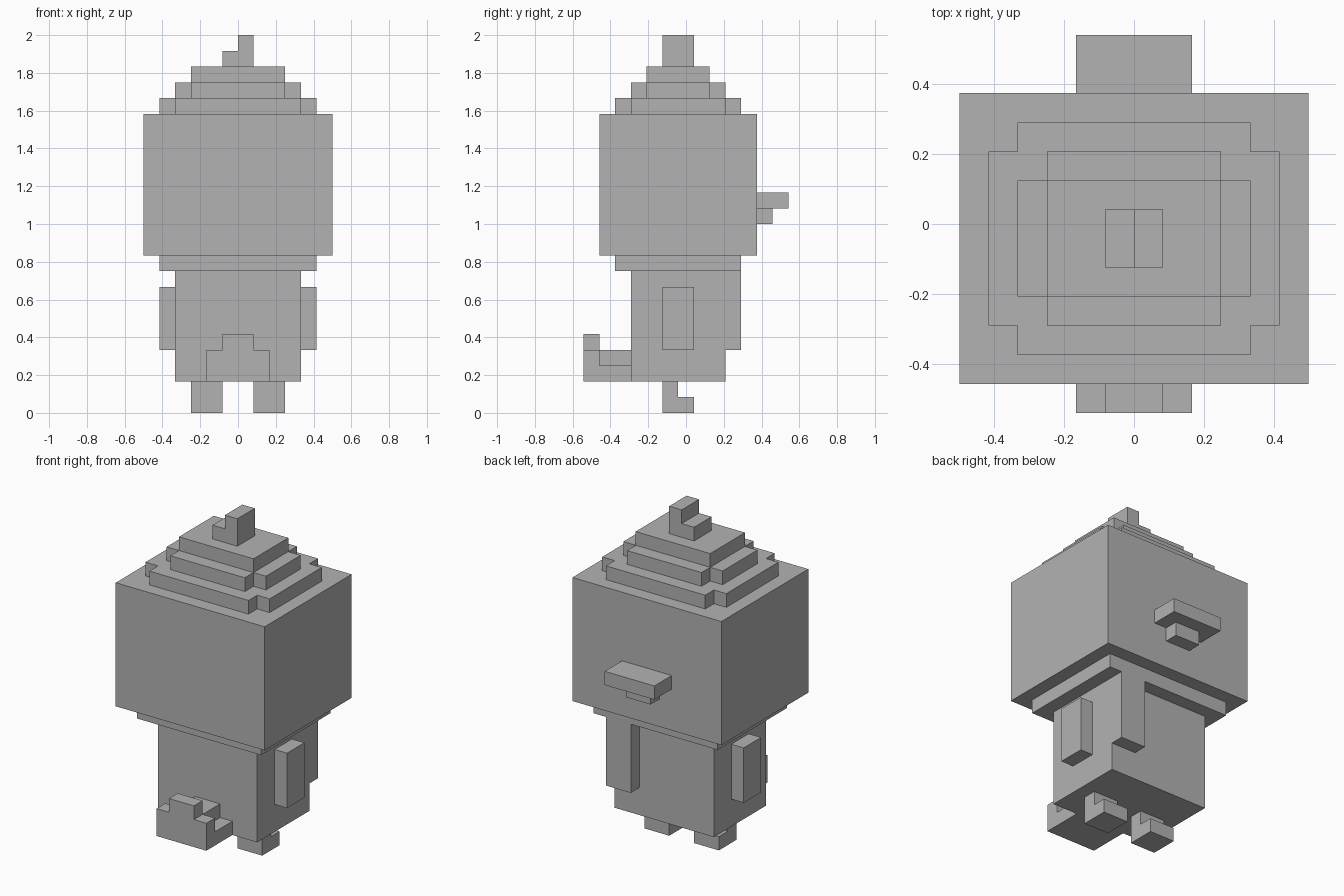
import bpy
import bmesh

UNIT = 1 / 12          # size of one block
Y_MID = 6.5            # block row that lies on y = 0

cube = bpy.data.objects.get("Cube")
if cube:
    bpy.data.objects.remove(cube, do_unlink=True)

# Single flat colour
GREY = (0.45, 0.45, 0.45, 1)
grey = bpy.data.materials.new("plain grey")
grey.use_nodes = True
grey.diffuse_color = GREY
grey.node_tree.nodes["Principled BSDF"].inputs["Base Color"].default_value = GREY


def prism(name, axis, profile, low, high):
    """Extrude a profile (in block units) along an axis from low to high."""
    bm = bmesh.new()

    def place(a, b, c):
        x, y, z = {"x": (c, a, b), "y": (a, c, b), "z": (a, b, c)}[axis]
        return (x * UNIT, (y - Y_MID) * UNIT, z * UNIT)

    base = bm.faces.new([bm.verts.new(place(a, b, low)) for a, b in profile])
    top = bmesh.ops.extrude_face_region(bm, geom=[base])["geom"]
    step = [(high - low) * UNIT if axis == k else 0 for k in "xyz"]
    bmesh.ops.translate(bm, vec=step, verts=[v for v in top if isinstance(v, bmesh.types.BMVert)])
    bmesh.ops.recalc_face_normals(bm, faces=bm.faces)
    mesh = bpy.data.meshes.new(name)
    bm.to_mesh(mesh)
    bm.free()
    mesh.materials.append(grey)
    obj = bpy.data.objects.new(name, mesh)
    bpy.context.collection.objects.link(obj)
    return obj


def box(name, x, y, z):
    return prism(name, "z", [(x[0], y[0]), (x[1], y[0]), (x[1], y[1]), (x[0], y[1])], *z)


def notched_slab(name, half, y0, y1, z0):
    """One-block-high slab with a block missing from each corner."""
    w = half - 1
    right = [(w, y0), (w, y0 + 1), (half, y0 + 1), (half, y1 - 1), (w, y1 - 1), (w, y1)]
    left = [(-x, y) for x, y in reversed(right)]
    prism(name, "z", right + left, z0, z0 + 1)


# Head, neck and body
box("head", (-6, 6), (1, 11), (10, 19))
box("neck", (-5, 5), (2, 10), (9, 10))
box("body", (-4, 4), (3, 9), (2, 9))
box("back_strip", (2, 4), (9, 10), (4, 9))

# Stepped top with a small tuft
notched_slab("lower_step", 5, 2, 10, 19)
notched_slab("middle_step", 4, 3, 9, 20)
box("upper_step", (-3, 3), (4, 8), (21, 22))
prism("tuft", "y", [(-1, 22), (1, 22), (1, 24), (0, 24), (0, 23), (-1, 23)], 5, 7)

# Arms and feet on both sides
for side, s in (("left", 1), ("right", -1)):
    box(side + "_arm", sorted((4 * s, 5 * s)), (5, 7), (4, 8))
    prism(side + "_foot", "x", [(5, 0), (7, 0), (7, 1), (6, 1), (6, 2), (5, 2)], *sorted((s, 3 * s)))

# Piece in front: stepped end plate and the stepped block behind it
prism("front_plate", "y",
      [(-2, 2), (2, 2), (2, 4), (1, 4), (1, 5), (-1, 5), (-1, 4), (-2, 4)], 0, 1)
prism("front_block", "y",
      [(-2, 2), (2, 2), (2, 3), (1, 3), (1, 4), (-1, 4), (-1, 3), (-2, 3)], 1, 3)

# Ledge on the back of the head
box("back_ledge", (-2, 2), (11, 13), (13, 14))
box("back_ledge_support", (-1, 1), (11, 12), (12, 13))
